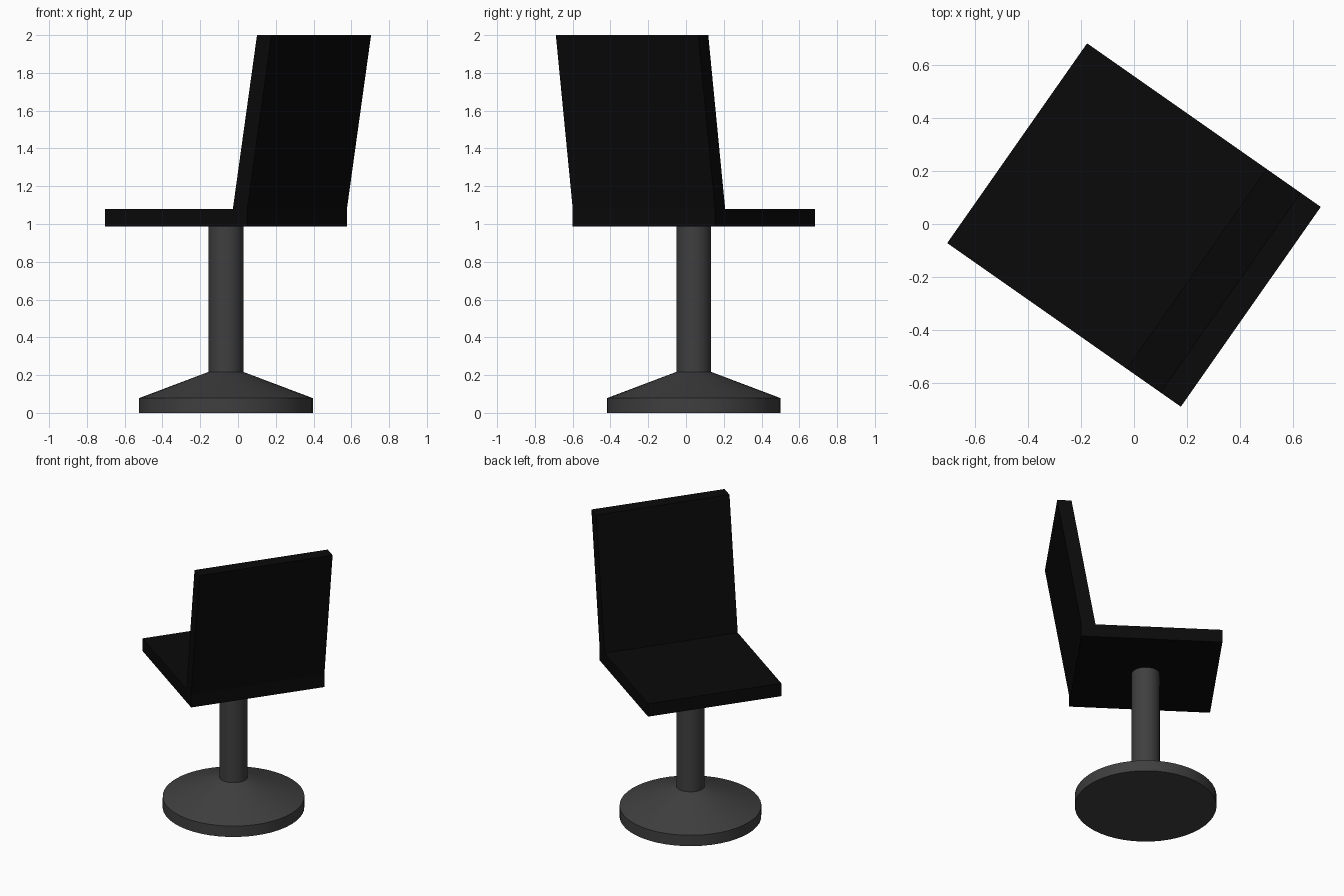
import bpy, bmesh, math

if "Cube" in bpy.data.objects:
    bpy.data.objects.remove(bpy.data.objects["Cube"])

CENTER = (-0.064, 0.041, 0)
HALF = 0.46  # half of the square seat


def material(name, value):
    mat = bpy.data.materials.new(name)
    mat.diffuse_color = (value, value, value, 1)
    mat.use_nodes = True
    mat.node_tree.nodes["Principled BSDF"].inputs["Base Color"].default_value = mat.diffuse_color
    return mat


def finish(name, bm, mat):
    bmesh.ops.recalc_face_normals(bm, faces=bm.faces)
    mesh = bpy.data.meshes.new(name)
    bm.to_mesh(mesh)
    bm.free()
    mesh.materials.append(mat)
    obj = bpy.data.objects.new(name, mesh)
    bpy.context.collection.objects.link(obj)
    obj.location = CENTER
    return obj


def extrude_profile(name, profile, half_width, mat):
    """Side profile (x, z) extruded across y."""
    bm = bmesh.new()
    face = bm.faces.new([bm.verts.new((x, -half_width, z)) for x, z in profile])
    new = bmesh.ops.extrude_face_region(bm, geom=[face], use_keep_orig=True)["geom"]
    verts = [v for v in new if isinstance(v, bmesh.types.BMVert)]
    bmesh.ops.translate(bm, verts=verts, vec=(0, 2 * half_width, 0))
    return finish(name, bm, mat)


def lathe(name, profile, mat, sides=48):
    """Profile (radius, z) spun around the z axis."""
    bm = bmesh.new()
    verts = [bm.verts.new((r, 0, z)) for r, z in profile]
    edges = [bm.edges.new(pair) for pair in zip(verts, verts[1:])]
    bmesh.ops.spin(bm, geom=verts + edges, axis=(0, 0, 1), cent=(0, 0, 0),
                   angle=math.tau, steps=sides, use_duplicate=False)
    bmesh.ops.remove_doubles(bm, verts=bm.verts, dist=1e-4)
    obj = finish(name, bm, mat)
    bpy.ops.object.select_all(action='DESELECT')
    obj.select_set(True)
    bpy.context.view_layer.objects.active = obj
    bpy.ops.object.shade_smooth_by_angle(angle=math.radians(15))
    return obj


black = material("black_padding", 0.003)
dark = material("dark_metal", 0.05)

# Seat with leaning backrest, swivelled on the stand
seat = extrude_profile("seat_and_backrest", [
    (-HALF, 0.988), (HALF, 0.988), (HALF, 1.08), (0.616, 2.0),
    (0.523, 2.0), (0.367, 1.08), (-HALF, 1.08)], HALF, black)
seat.rotation_euler.z = math.radians(-35)

# Round foot with sloped top, and the column
lathe("base", [(0, 0), (0.46, 0), (0.46, 0.078), (0.092, 0.217), (0, 0.217)], dark)
lathe("column", [(0, 0.21), (0.092, 0.21), (0.092, 0.99), (0, 0.99)], dark)
